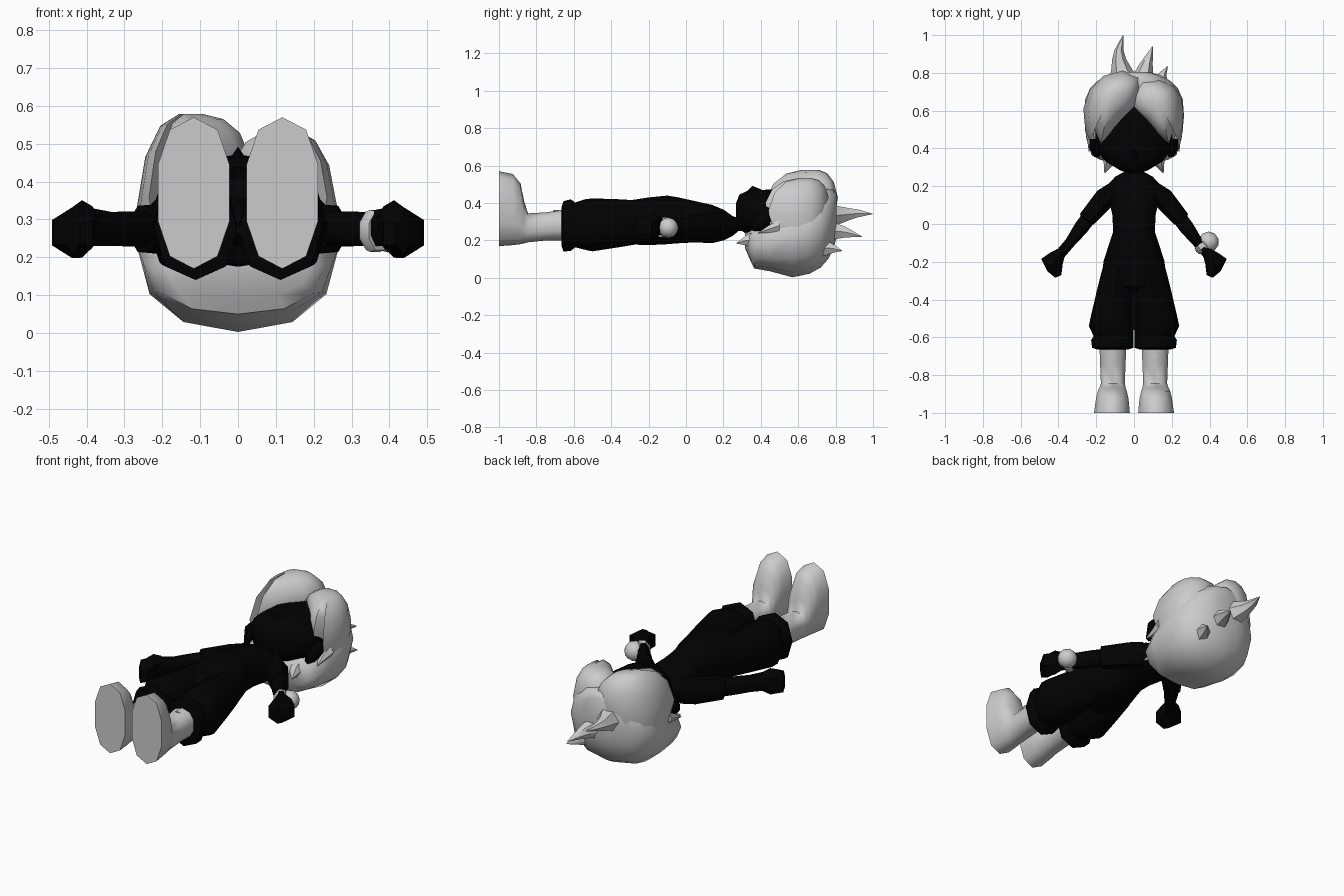
import bpy, bmesh, math
from mathutils import Vector


def material(name, c):
    m = bpy.data.materials.new(name)
    m.diffuse_color = (c, c, c, 1)
    return m


BLACK = material("black", 0.0005)
GREY = material("pale grey", 0.6)


def finish(name, bm, mat, angle=50):
    bmesh.ops.recalc_face_normals(bm, faces=bm.faces)
    me = bpy.data.meshes.new(name)
    bm.to_mesh(me)
    bm.free()
    me.materials.append(mat)
    ob = bpy.data.objects.new(name, me)
    bpy.context.collection.objects.link(ob)
    bpy.ops.object.select_all(action='DESELECT')
    ob.select_set(True)
    bpy.context.view_layer.objects.active = ob
    bpy.ops.object.shade_smooth_by_angle(angle=math.radians(angle))
    return ob


def skin(name, loops, mat, angle=50):
    """Join rings of points into a capped tube."""
    bm = bmesh.new()
    rows = [[bm.verts.new(p) for p in loop] for loop in loops]
    n = len(rows[0])
    for a, b in zip(rows, rows[1:]):
        for i in range(n):
            j = (i + 1) % n
            bm.faces.new((a[i], a[j], b[j], b[i]))
    bm.faces.new(rows[0])
    bm.faces.new(rows[-1])
    return finish(name, bm, mat, angle)


def loft(name, rings, mat, sides=10, power=1.0, angle=50):
    """Rings along y: (y, x centre, half width, low z, high z)."""
    def bend(v):
        return math.copysign(abs(v) ** power, v)
    loops = []
    for y, x, w, lo, hi in rings:
        c, h = (lo + hi) / 2, (hi - lo) / 2
        loops.append([(x + w * bend(math.cos(t)), y, c + h * bend(math.sin(t)))
                      for t in (math.pi / 2 + math.tau * i / sides for i in range(sides))])
    return skin(name, loops, mat, angle)


def limb(name, rings, mat, sides=8, angle=50, mirror=True):
    """Rings across the arm direction: (x, y, z, half width, half height)."""
    d = Vector((0.25, -0.31, 0)).normalized()
    side = Vector((-d.y, d.x, 0))
    up = Vector((0, 0, 1))
    ob = skin(name, [[Vector((x, y, z)) + side * w * math.cos(t) + up * h * math.sin(t)
                      for t in (math.tau * (i + 0.5) / sides for i in range(sides))]
                     for x, y, z, w, h in rings], mat, angle)
    if mirror:
        ob.modifiers.new("mirror", 'MIRROR')
    return ob


def spike(name, points, mat, sides=6):
    """Curved tapering lock through (x, y, z, radius)."""
    return skin(name, [[(x + r * math.cos(t), y, z + r * math.sin(t))
                        for t in (math.tau * i / sides for i in range(sides))]
                       for x, y, z, r in points], mat)


def dome(name, outline, centre, top, mat):
    """Puffy fringe: outline follows the forehead, inner rings rise to the top."""
    cx, cy = centre
    loops = []
    for s, lift in ((0.88, -0.1), (1, 0), (0.84, 0.55), (0.56, 0.88), (0.22, 1)):
        loop = []
        for x, y in outline:
            z = 0.47 - 2.0 * x * x - 0.3 * max(0, y - 0.7)
            z = z + (top - z) * lift if lift >= 0 else z + lift
            loop.append((cx + (x - cx) * s, cy + (y - cy) * s, z))
        loops.append(loop)
    return skin(name, loops, mat, 65)


# Torso, hips and neck
loft("torso", [(-0.56, 0, 0.02, 0.26, 0.34), (-0.36, 0, 0.05, 0.23, 0.36),
               (-0.33, 0, 0.17, 0.18, 0.41), (-0.2, 0, 0.162, 0.175, 0.43),
               (-0.1, 0, 0.13, 0.18, 0.44), (-0.04, 0, 0.11, 0.185, 0.43),
               (0.05, 0, 0.115, 0.19, 0.41), (0.14, 0, 0.135, 0.185, 0.39),
               (0.2, 0, 0.145, 0.2, 0.365), (0.25, 0, 0.1, 0.225, 0.33),
               (0.28, 0, 0.045, 0.25, 0.32), (0.36, 0, 0.045, 0.25, 0.34)], BLACK, 12, 0.85)

for side, s in (("left", -1), ("right", 1)):
    # Baggy trouser leg and cuff
    loft(side + "_trouser_leg", [(-0.2, s * 0.08, 0.078, 0.19, 0.41),
         (-0.35, s * 0.099, 0.097, 0.165, 0.42), (-0.5, s * 0.116, 0.115, 0.142, 0.425),
         (-0.54, s * 0.12, 0.119, 0.15, 0.42), (-0.6, s * 0.107, 0.104, 0.165, 0.4)],
         BLACK, 8, 0.9)
    loft(side + "_trouser_cuff", [(-0.59, s * 0.108, 0.104, 0.165, 0.4),
         (-0.615, s * 0.115, 0.112, 0.145, 0.42), (-0.655, s * 0.112, 0.11, 0.14, 0.41),
         (-0.665, s * 0.112, 0.08, 0.17, 0.38)], BLACK, 8, 0.9)
    # Boot with flat sole and a small front tab
    loft(side + "_boot", [(-1, s * 0.117, 0.099, 0.17, 0.57), (-0.925, s * 0.115, 0.09, 0.175, 0.555),
         (-0.885, s * 0.115, 0.08, 0.18, 0.505), (-0.865, s * 0.113, 0.072, 0.185, 0.41),
         (-0.845, s * 0.112, 0.066, 0.19, 0.345), (-0.75, s * 0.112, 0.07, 0.2, 0.35),
         (-0.62, s * 0.112, 0.075, 0.2, 0.37)], GREY, 10, 0.85, 60)
    loft(side + "_boot_tab", [(-0.71, s * 0.112, 0.018, 0.352, 0.361),
                              (-0.68, s * 0.112, 0.012, 0.355, 0.364)], GREY, 4)
    # Ear
    loft(side + "_ear", [(0.355, s * 0.195, 0.018, 0.25, 0.3), (0.4, s * 0.21, 0.03, 0.25, 0.36),
                         (0.45, s * 0.21, 0.025, 0.27, 0.36)], BLACK, 6)
    # Locks at the nape and beside the ear
    spike(side + "_nape_lock", [(s * 0.11, 0.37, 0.2, 0.06), (s * 0.13, 0.32, 0.2, 0.03),
                                (s * 0.155, 0.27, 0.185, 0.002)], GREY)
    spike(side + "_ear_lock", [(s * 0.225, 0.5, 0.28, 0.035), (s * 0.225, 0.44, 0.26, 0.022),
                               (s * 0.238, 0.385, 0.24, 0.002)], GREY)

# Arms, sleeves and fists, mirrored in pairs
limb("arms", [(0.19, 0.1, 0.275, 0.042, 0.05), (0.28, -0.02, 0.275, 0.042, 0.05),
              (0.34, -0.1, 0.275, 0.03, 0.048), (0.4, -0.17, 0.28, 0.03, 0.055)], BLACK)
limb("sleeves", [(0.09, 0.19, 0.28, 0.05, 0.075), (0.15, 0.14, 0.275, 0.062, 0.075),
                 (0.25, 0.025, 0.275, 0.05, 0.066), (0.255, 0.018, 0.275, 0.035, 0.045)], BLACK)
limb("fists", [(0.385, -0.148, 0.28, 0.03, 0.055), (0.412, -0.182, 0.275, 0.052, 0.076),
               (0.438, -0.228, 0.265, 0.079, 0.067), (0.437, -0.268, 0.26, 0.03, 0.05)],
     BLACK, 6, 30)

# Wrist band with a round bead
limb("wrist_band", [(0.35, -0.105, 0.27, 0.04, 0.055), (0.362, -0.12, 0.27, 0.046, 0.06),
                    (0.375, -0.137, 0.27, 0.04, 0.055)], GREY, mirror=False)
bm = bmesh.new()
bmesh.ops.create_icosphere(bm, subdivisions=2, radius=0.055)
bmesh.ops.translate(bm, verts=bm.verts, vec=(0.395, -0.095, 0.268))
finish("wrist_bead", bm, GREY)

# Face and small pointed nose
loft("face", [(0.268, 0, 0.03, 0.31, 0.4), (0.285, 0, 0.075, 0.26, 0.445), (0.33, 0, 0.15, 0.23, 0.466),
              (0.38, 0, 0.19, 0.21, 0.47), (0.46, 0, 0.205, 0.2, 0.472),
              (0.55, 0, 0.2, 0.2, 0.47), (0.66, 0, 0.15, 0.2, 0.455)], BLACK, 12, 0.95)
loft("nose", [(0.33, 0, 0.012, 0.44, 0.468), (0.355, 0, 0.018, 0.44, 0.492),
              (0.4, 0, 0.01, 0.44, 0.474)], BLACK, 4)

# Rounded back of the hair
loft("back_hair", [(0.315, 0, 0.11, 0.16, 0.24), (0.345, 0, 0.19, 0.09, 0.26), (0.365, 0, 0.225, 0.05, 0.29),
                   (0.45, 0, 0.252, 0.035, 0.35), (0.57, 0, 0.265, 0.003, 0.44), (0.66, 0, 0.258, 0.022, 0.47),
                   (0.72, 0, 0.232, 0.055, 0.48), (0.76, 0, 0.19, 0.1, 0.48),
                   (0.79, 0, 0.135, 0.16, 0.47), (0.805, 0, 0.08, 0.22, 0.45)], GREY, 12, 0.88)

# Two swept fringes meeting at a peak above the face
dome("left_fringe", [(0.0, 0.62), (0.03, 0.7), (0.03, 0.78), (-0.06, 0.812), (-0.16, 0.785), (-0.235, 0.71),
                     (-0.268, 0.61), (-0.258, 0.5), (-0.235, 0.44), (-0.21, 0.5), (-0.175, 0.425),
                     (-0.13, 0.475), (-0.07, 0.55)], (-0.125, 0.68), 0.578, GREY)
dome("right_fringe", [(0.0, 0.62), (0.0, 0.69), (0.04, 0.755), (0.13, 0.765), (0.21, 0.73), (0.25, 0.67),
                      (0.262, 0.59), (0.255, 0.5), (0.235, 0.44), (0.21, 0.5), (0.185, 0.425),
                      (0.13, 0.475), (0.07, 0.55)], (0.13, 0.65), 0.533, GREY)

# Curved spikes on the crown
spike("large_crown_spike", [(-0.05, 0.75, 0.33, 0.085), (-0.065, 0.82, 0.335, 0.055),
                            (-0.078, 0.87, 0.34, 0.038), (-0.08, 0.92, 0.345, 0.024),
                            (-0.058, 0.998, 0.342, 0.002)], GREY)
spike("middle_crown_spike", [(0.03, 0.74, 0.255, 0.08), (0.05, 0.8, 0.25, 0.05),
                             (0.065, 0.85, 0.245, 0.034), (0.08, 0.89, 0.235, 0.02),
                             (0.098, 0.94, 0.22, 0.002)], GREY)
spike("small_crown_spike", [(0.11, 0.7, 0.16, 0.06), (0.135, 0.76, 0.16, 0.04),
                            (0.15, 0.795, 0.155, 0.022), (0.178, 0.835, 0.145, 0.002)], GREY)
